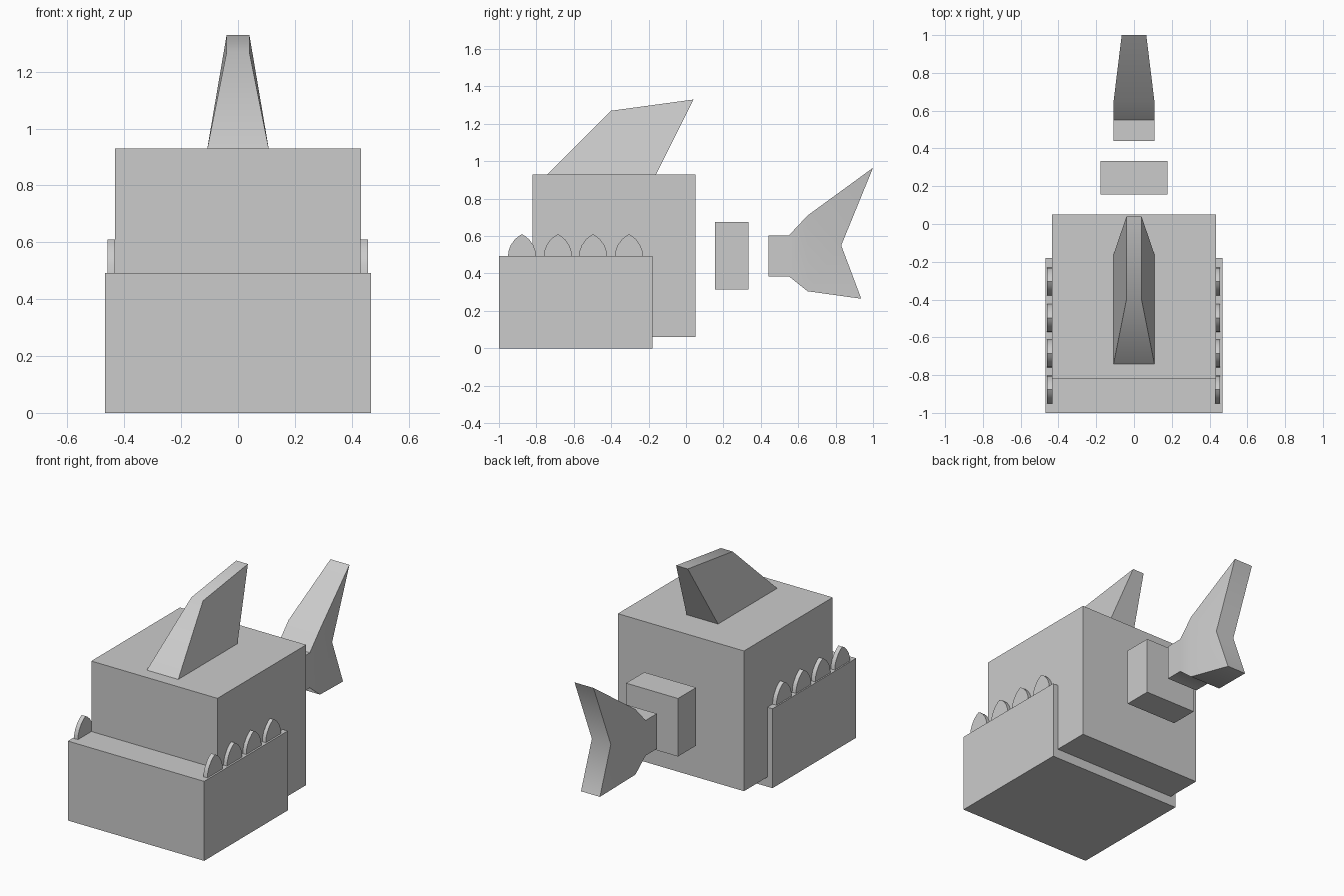
import bpy, bmesh, math

cube = bpy.data.objects.get("Cube")
if cube:
    bpy.data.objects.remove(cube, do_unlink=True)

# Single grey material
GREY = (0.6, 0.6, 0.6, 1.0)
grey = bpy.data.materials.new("plain grey")
grey.use_nodes = True
grey.diffuse_color = GREY
bsdf = next(n for n in grey.node_tree.nodes if n.type == 'BSDF_PRINCIPLED')
bsdf.inputs["Base Color"].default_value = GREY


def finish(name, bm, smooth_angle=None):
    bmesh.ops.recalc_face_normals(bm, faces=bm.faces)
    mesh = bpy.data.meshes.new(name)
    bm.to_mesh(mesh)
    bm.free()
    obj = bpy.data.objects.new(name, mesh)
    bpy.context.collection.objects.link(obj)
    mesh.materials.append(grey)
    if smooth_angle:
        bpy.ops.object.select_all(action='DESELECT')
        obj.select_set(True)
        bpy.context.view_layer.objects.active = obj
        bpy.ops.object.shade_smooth_by_angle(angle=math.radians(smooth_angle))
    return obj


def box(name, x, y, z):
    """Box from (min, max) ranges."""
    bm = bmesh.new()
    bmesh.ops.create_cube(bm, size=1)
    for v in bm.verts:
        for i, r in enumerate((x, y, z)):
            v.co[i] = r[1] if v.co[i] > 0 else r[0]
    return finish(name, bm)


def side_profile(name, outline, sides=None, x=0.0, smooth_angle=None):
    """Solid from a side outline of (y, z, half width); sides lists the side faces."""
    bm = bmesh.new()
    n = len(outline)
    left = [bm.verts.new((x + w, y, z)) for y, z, w in outline]
    right = [bm.verts.new((x - w, y, z)) for y, z, w in outline]
    for i in range(n):
        j = (i + 1) % n
        bm.faces.new((left[i], left[j], right[j], right[i]))
    for face in sides or [range(n)]:
        bm.faces.new([left[i] for i in face])
        bm.faces.new([right[i] for i in reversed(face)])
    return finish(name, bm, smooth_angle)


# Blocky body, lower jaw and tail joint
box("body", (-0.433, 0.433), (-0.82, 0.05), (0.06, 0.93))
box("lower_jaw", (-0.468, 0.468), (-1.0, -0.18), (0.0, 0.493))
box("tail_joint", (-0.178, 0.178), (0.155, 0.333), (0.315, 0.675))

# Swept-back fin, narrowing to the top
side_profile("back_fin", [(-0.74, 0.93, 0.108), (-0.40, 1.27, 0.04),
                          (0.04, 1.33, 0.04), (-0.16, 0.93, 0.108)],
             smooth_angle=46)

# Forked tail, thinner at the trailing edge
side_profile("tail_fin", [
    (0.44, 0.385, 0.108), (0.55, 0.385, 0.108), (0.65, 0.305, 0.108),
    (0.937, 0.265, 0.065), (0.83, 0.55, 0.065), (1.0, 0.965, 0.065),
    (0.65, 0.71, 0.108), (0.55, 0.603, 0.108), (0.44, 0.603, 0.108)],
    sides=[(0, 1, 7, 8), (1, 2, 6, 7), (2, 3, 4), (2, 4, 6), (4, 5, 6)],
    smooth_angle=46)

# Pointed arch teeth along both jaw edges
HALF_ARCH = [(0.075, 0.485), (0.072, 0.52), (0.061, 0.55), (0.04, 0.58), (0.02, 0.598)]
arch = HALF_ARCH + [(0.0, 0.61)] + [(-y, z) for y, z in reversed(HALF_ARCH)]
for side, x in (("left", 0.443), ("right", -0.446)):
    for i, yc in enumerate((-0.877, -0.685, -0.497, -0.305)):
        side_profile(f"{side}_tooth_{i + 1}", [(yc + y, z, 0.0135) for y, z in arch],
                     x=x, smooth_angle=40)
